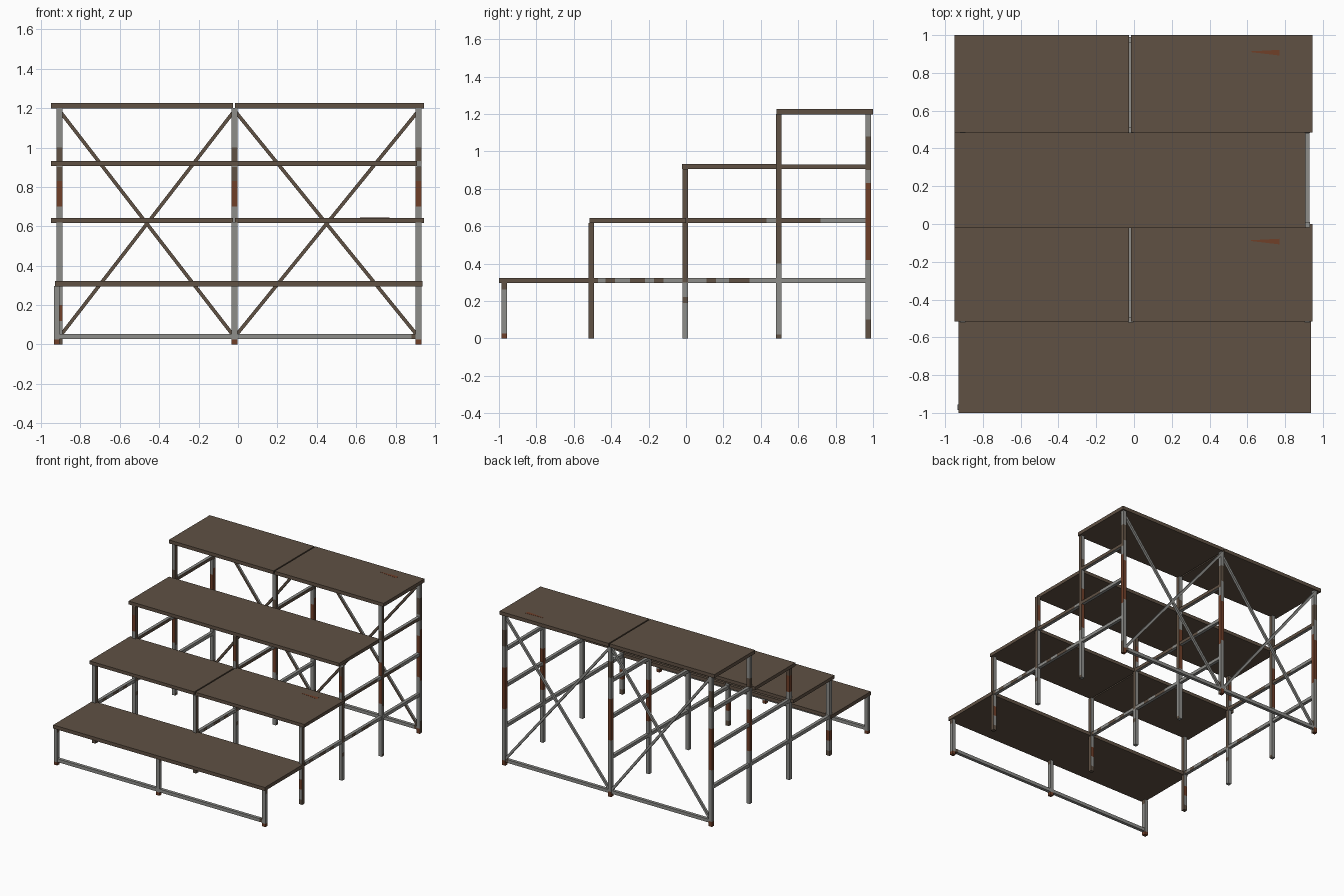
import bpy, bmesh, math
from mathutils import Vector, Matrix

if "Cube" in bpy.data.objects:
    bpy.data.objects.remove(bpy.data.objects["Cube"])

def material(name, col):
    m = bpy.data.materials.new(name)
    m.diffuse_color = (*col, 1)
    m.use_nodes = True
    m.node_tree.nodes["Principled BSDF"].inputs["Base Color"].default_value = m.diffuse_color
    return m

MATS = [material("brown_board", (0.115, 0.082, 0.057)),
        material("grey_steel", (0.27, 0.27, 0.255)),
        material("rust", (0.16, 0.05, 0.022))]
BROWN, GREY, RUST = 0, 1, 2

def box(name, lo, hi, rule=BROWN, axis=2, cuts=(), matrix=None):
    """Box with optional cuts along one axis; rule picks the colour of each face."""
    lo, hi = Vector(lo), Vector(hi)
    bm = bmesh.new()
    bmesh.ops.create_cube(bm, size=1)
    for v in bm.verts:
        v.co = Vector([(lo[i] + hi[i]) / 2 + v.co[i] * (hi[i] - lo[i]) for i in range(3)])
    no = Vector((0, 0, 0))
    no[axis] = 1
    for c in cuts:
        if lo[axis] < c < hi[axis]:
            bmesh.ops.bisect_plane(bm, geom=bm.verts[:] + bm.edges[:] + bm.faces[:],
                                   plane_co=no * c, plane_no=no)
    bm.normal_update()
    for f in bm.faces:
        f.material_index = rule if isinstance(rule, int) else rule(f.calc_center_median(), f.normal)
    me = bpy.data.meshes.new(name)
    bm.to_mesh(me)
    bm.free()
    for m in MATS:
        me.materials.append(m)
    ob = bpy.data.objects.new(name, me)
    if matrix:
        ob.matrix_world = matrix
    bpy.context.collection.objects.link(ob)
    return ob

def band(v, bands, base):
    """Colour of the band that contains v."""
    for a, b, c in bands:
        if a <= v <= b:
            return c
    return base

# decks: x0, x1, y0, y1, z0, z1, split in two
DECKS = [(-0.93, 0.937, -1.0, -0.50, 0.295, 0.323, False),
         (-0.95, 0.945, -0.515, 0.0, 0.617, 0.643, True),
         (-0.95, 0.908, -0.022, 0.487, 0.905, 0.932, False),
         (-0.95, 0.945, 0.485, 1.0, 1.198, 1.226, True)]
for i, (x0, x1, y0, y1, z0, z1, split) in enumerate(DECKS, 1):
    if split:
        box(f"deck_{i}_left", (x0, y0, z0), (-0.026, y1, z1))
        box(f"deck_{i}_right", (-0.016, y0, z0), (x1, y1, z1))
        # rust streak on the board
        s = box(f"deck_{i}_rust_streak", (0.62, y1 - 0.108, z1 - 0.001), (0.77, y1 - 0.078, z1 + 0.001), RUST)
        for v in s.data.vertices:
            if v.co.x < 0.65:
                v.co.y = y1 - 0.088 + (v.co.y - (y1 - 0.093)) * 0.15
    else:
        box(f"deck_{i}", (x0, y0, z0), (x1, y1, z1))

# legs: y, height, bands on the outer right face, bands on the other faces
LEGS = [(-0.971, 0.296, [(0, 0.025, RUST), (0.26, 0.3, BROWN)], [(0, 0.025, RUST)]),
        (-0.507, 0.618, [(0, 0.62, BROWN)], [(0, 0.04, BROWN), (0.12, 0.2, RUST)]),
        (-0.003, 0.906, [(0.19, 0.22, BROWN), (0.30, 0.91, BROWN)], [(0.70, 0.83, RUST), (0.83, 0.9, BROWN)]),
        (0.497, 1.2, [(0, 0.02, BROWN), (0.40, 1.2, BROWN)], [(0.42, 0.75, RUST), (0.92, 1.0, BROWN)]),
        (0.975, 1.2, [(0, 0.10, BROWN), (0.42, 0.83, RUST), (0.9, 1.08, BROWN)],
         [(0, 0.04, RUST), (0.45, 0.78, RUST), (0.95, 1.08, BROWN)])]
FRAMES = [("left", -0.907), ("middle", -0.018), ("right", 0.917)]
W = 0.0145
for side, x in FRAMES:
    for n, (y, h, outer, inner) in enumerate(LEGS, 1):
        xx = -0.92 if (n == 1 and side == "left") else x
        cuts = {e for b in outer + inner for e in b[:2]}
        box(f"leg_{n}_{side}", (xx - W, y - W, 0), (xx + W, y + W, h),
            lambda c, no, o=outer, k=inner: band(c.z, o if no.x > 0.5 else k, GREY), 2, cuts)

# side rails running back from each deck
RAILS = [(-0.507, 0.309, GREY, [(-0.507, -0.47, BROWN), (-0.43, -0.38, BROWN), (-0.30, -0.22, BROWN),
                                (-0.17, -0.12, BROWN), (0.11, 0.16, BROWN), (0.23, 0.34, BROWN)]),
         (-0.003, 0.63, BROWN, [(0.43, 0.48, GREY), (0.72, 0.97, GREY)]),
         (0.48, 0.918, BROWN, [])]
for side, x in FRAMES:
    for n, (y, z, base, bands) in enumerate(RAILS, 1):
        cuts = {e for b in bands for e in b[:2]}
        box(f"side_rail_{n}_{side}", (x - 0.0125, y, z - 0.0125), (x + 0.0125, 0.965, z + 0.0125),
            lambda c, no, s=bands, b=base: band(c.y, s, b) if no.x > 0.5 else GREY, 1, cuts)

# bottom bars at front and back
for name, y in (("front", -0.971), ("back", 0.975)):
    box(f"bottom_bar_{name}", (-0.91, y - 0.0125, 0.027), (0.917, y + 0.0125, 0.053),
        lambda c, no: band(c.x, [(0.88, 0.92, BROWN)], GREY), 0, (0.88,))

# crossed braces at the back, brown on the forward side
def brace(name, x0, z0, x1, z1, y):
    L = math.hypot(x1 - x0, z1 - z0)
    m = Matrix.Translation(((x0 + x1) / 2, y, (z0 + z1) / 2)) @ Matrix.Rotation(-math.atan2(z1 - z0, x1 - x0), 4, 'Y')
    box(name, (-L / 2, -0.009, -0.009), (L / 2, 0.009, 0.009),
        lambda c, no: BROWN if no.y < -0.5 else GREY, matrix=m)

for side, xa, xb in (("left", -0.905, -0.02), ("right", -0.015, 0.915)):
    brace(f"brace_rising_{side}", xa, 0.04, xb, 1.185, 0.972)
    brace(f"brace_falling_{side}", xa, 1.185, xb, 0.04, 0.978)
